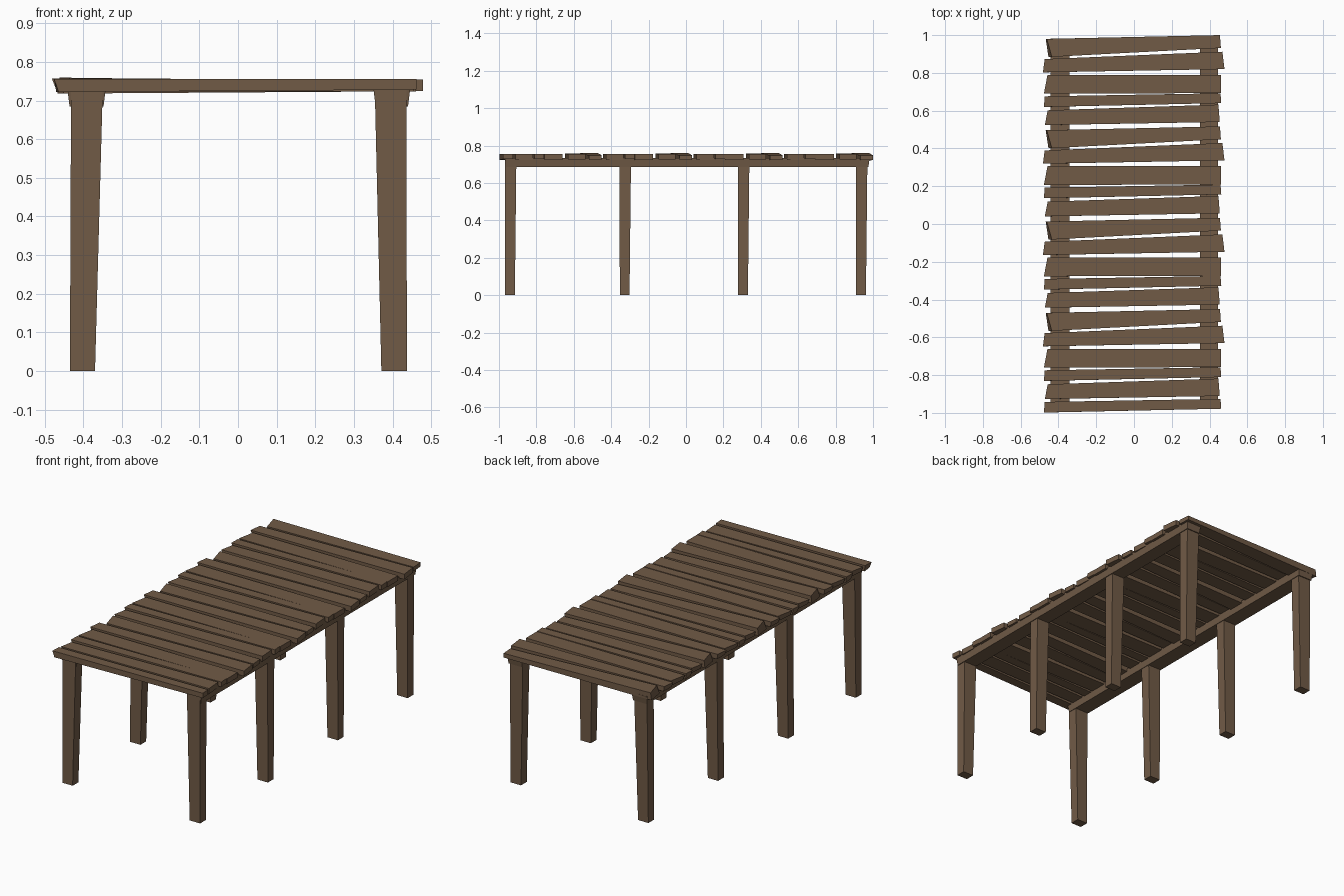
import bpy, bmesh

if "Cube" in bpy.data.objects:
    bpy.data.objects.remove(bpy.data.objects["Cube"])

wood = bpy.data.materials.new("weathered brown wood")
wood.diffuse_color = (0.165, 0.104, 0.062, 1)
wood.use_nodes = True
wood.node_tree.nodes["Principled BSDF"].inputs["Base Color"].default_value = wood.diffuse_color


def hexa(name, bottom, top):
    """Six-sided block from four bottom and four top corners (counter-clockwise)."""
    bm = bmesh.new()
    b = [bm.verts.new(p) for p in bottom]
    t = [bm.verts.new(p) for p in top]
    bm.faces.new(b[::-1])
    bm.faces.new(t)
    for i in range(4):
        j = (i + 1) % 4
        bm.faces.new((b[i], b[j], t[j], t[i]))
    bmesh.ops.recalc_face_normals(bm, faces=bm.faces)
    me = bpy.data.meshes.new(name)
    bm.to_mesh(me)
    bm.free()
    me.materials.append(wood)
    ob = bpy.data.objects.new(name, me)
    bpy.context.collection.objects.link(ob)
    return ob


def rect(x0, x1, y0, y1, z):
    return [(x0, y0, z), (x1, y0, z), (x1, y1, z), (x0, y1, z)]


# Plank shapes: y range at left, y range at right,
# left x (low y, high y), right x (low y, high y), z range left, z range right
PLANKS = [
    ((.885, .98), (.932, 1.0), (-.435, -.462), (.46, .455), (.718, .759), (.724, .748)),
    ((.803, .873), (.82, .912), (-.482, -.473), (.479, .468), (.728, .757), (.725, .755)),
    ((.69, .79), (.693, .79), (-.477, -.458), (.46, .46), (.724, .754), (.724, .754)),
    ((.62, .676), (.64, .692), (-.476, -.474), (.462, .458), (.722, .756), (.728, .756)),
    ((.524, .602), (.54, .632), (-.472, -.457), (.454, .447), (.724, .754), (.724, .755)),
]


def plank(n, kind, dy):
    (l0, l1), (r0, r1), (xl0, xl1), (xr0, xr1), zl, zr = PLANKS[kind]
    low_in = -0.018 if kind == 0 else 0.012      # sloping saw cut at the left end
    bottom = [(xl0 + low_in, l0 + dy, zl[0]), (xr0, r0 + dy, zr[0]),
              (xr1, r1 + dy, zr[0]), (xl1 + low_in * .3, l1 + dy, zl[0])]
    top = [(xl0, l0 + dy, zl[1]), (xr0, r0 + dy, zr[1]),
           (xr1, r1 + dy, zr[1]), (xl1, l1 + dy, zl[1])]
    hexa(f"top_plank_{n}", bottom, top)


# Table top: the five plank shapes repeated along the length, plus a last one
for n in range(20):
    plank(n + 1, n % 5, -0.4835 * (n // 5))
plank(21, 3, -1.618)

# Side rails, slightly narrower underneath
for side, a, b in (("left", -.442, -.342), ("right", .35, .446)):
    hexa(f"{side}_rail", rect(a + .006, b - .006, -.962, .975, .685),
         rect(a, b, -.968, .982, .733))

# Legs: four per side, widening towards the top on the inner face
for i, y in enumerate((-.967, -.354, .279, .91)):
    hexa(f"left_leg_{i + 1}", rect(-.435, -.37, y, y + .052, 0),
         rect(-.432, -.35, y - .001, y + .06, .728))
    hexa(f"right_leg_{i + 1}", rect(.371, .437, y, y + .052, 0),
         rect(.354, .436, y - .001, y + .06, .728))
